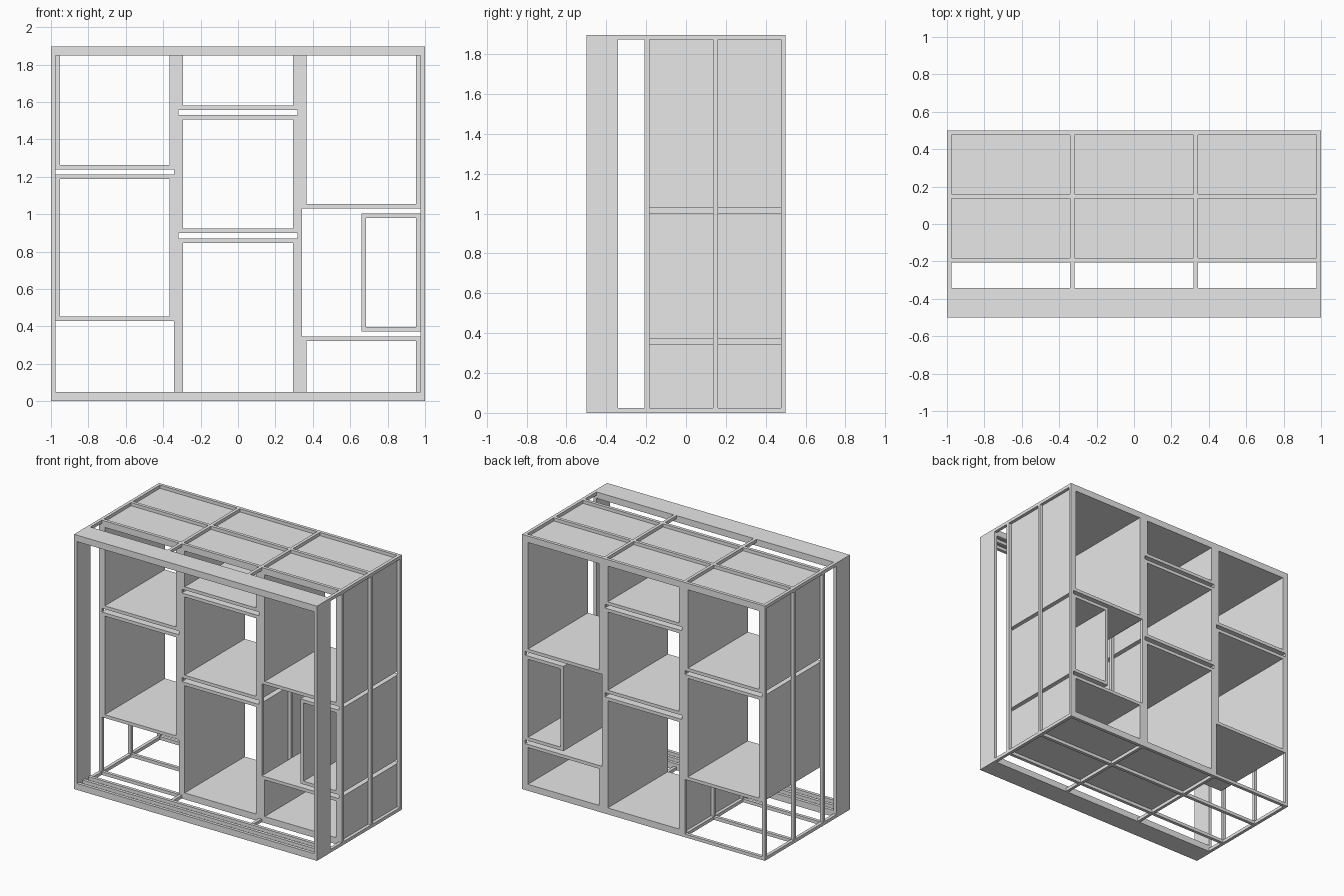
import bpy
import bmesh

cube = bpy.data.objects.get("Cube")
if cube:
    bpy.data.objects.remove(cube, do_unlink=True)

H = 1.896            # overall height
T = 0.024            # bar and panel thickness
FRONT, CASE_BACK, BACK = -0.5, -0.342, 0.5
SHELF_FRONT = -0.207

grey = bpy.data.materials.new("plain_grey")
grey.use_nodes = True
grey.diffuse_color = (0.8, 0.8, 0.8, 1)
grey.node_tree.nodes["Principled BSDF"].inputs["Base Color"].default_value = (0.8, 0.8, 0.8, 1)


def finish(name, bm):
    bmesh.ops.recalc_face_normals(bm, faces=bm.faces)
    mesh = bpy.data.meshes.new(name)
    bm.to_mesh(mesh)
    bm.free()
    mesh.materials.append(grey)
    obj = bpy.data.objects.new(name, mesh)
    bpy.context.scene.collection.objects.link(obj)
    return obj


def bar(name, x, y, z):
    """Solid block from (min, max) pairs."""
    bm = bmesh.new()
    bmesh.ops.create_cube(bm, size=1)
    for v in bm.verts:
        for i, (lo, hi) in enumerate((x, y, z)):
            v.co[i] = hi if v.co[i] > 0 else lo
    return finish(name, bm)


def tube(name, x, y, z):
    """Rectangular sleeve, open at front and back."""
    bm = bmesh.new()
    rings = []
    for depth in y:
        for inset in (0, T):
            x0, x1, z0, z1 = x[0] + inset, x[1] - inset, z[0] + inset, z[1] - inset
            rings.append([bm.verts.new((px, depth, pz))
                          for px, pz in ((x0, z0), (x1, z0), (x1, z1), (x0, z1))])
    outer_f, inner_f, outer_b, inner_b = rings
    for a, b in ((outer_f, inner_f), (inner_f, inner_b), (inner_b, outer_b), (outer_b, outer_f)):
        for i in range(4):
            j = (i + 1) % 4
            bm.faces.new((a[i], a[j], b[j], b[i]))
    return finish(name, bm)


# Front casing with sliding door tracks at top and bottom
tube("front_casing", (-1, 1), (FRONT, CASE_BACK), (0, H))
for level, z in (("lower", (T, 2 * T)), ("upper", (H - 2 * T, H - T))):
    for i in range(3):
        y0 = FRONT + i * (CASE_BACK - FRONT - T) / 2
        bar(f"{level}_track_{i + 1}", (T - 1, 1 - T), (y0, y0 + T), z)

# Frame: depth rails, cross rails and posts
columns = [(-1, T - 1), (-0.341, -0.318), (0.318, 0.341), (1 - T, 1)]
rows = [(SHELF_FRONT, SHELF_FRONT + T), (0.136, 0.136 + T), (BACK - T, BACK)]
for level, z in (("bottom", (0, T)), ("top", (H - T, H))):
    for c, x in enumerate(columns):
        bar(f"{level}_depth_rail_{c + 1}", x, (CASE_BACK, BACK), z)
    for left, right in zip(columns, columns[1:]):
        for y in rows:
            bar(f"{level}_cross_rail", (left[1], right[0]), y, z)
for x in columns:
    for y in rows:
        bar("post", x, y, (T, H - T))

# Open compartments in each bay, from the top down
bays = [(a[1], b[0]) for a, b in zip(columns, columns[1:])]
compartments = [
    ("right_bay", bays[0], [(1.24, H - T), (0.43, 1.212)]),
    ("centre_bay", bays[1], [(1.558, H - T), (0.9, 1.53), (T, 0.87)]),
    ("left_bay", bays[2], [(1.03, H - T), (T, 0.345)]),
    ("narrow", (0.66, bays[2][1]), [(0.373, 1.003)]),
]
for name, x, heights in compartments:
    for i, z in enumerate(heights):
        tube(f"{name}_compartment_{i + 1}", x, (SHELF_FRONT, BACK), z)
